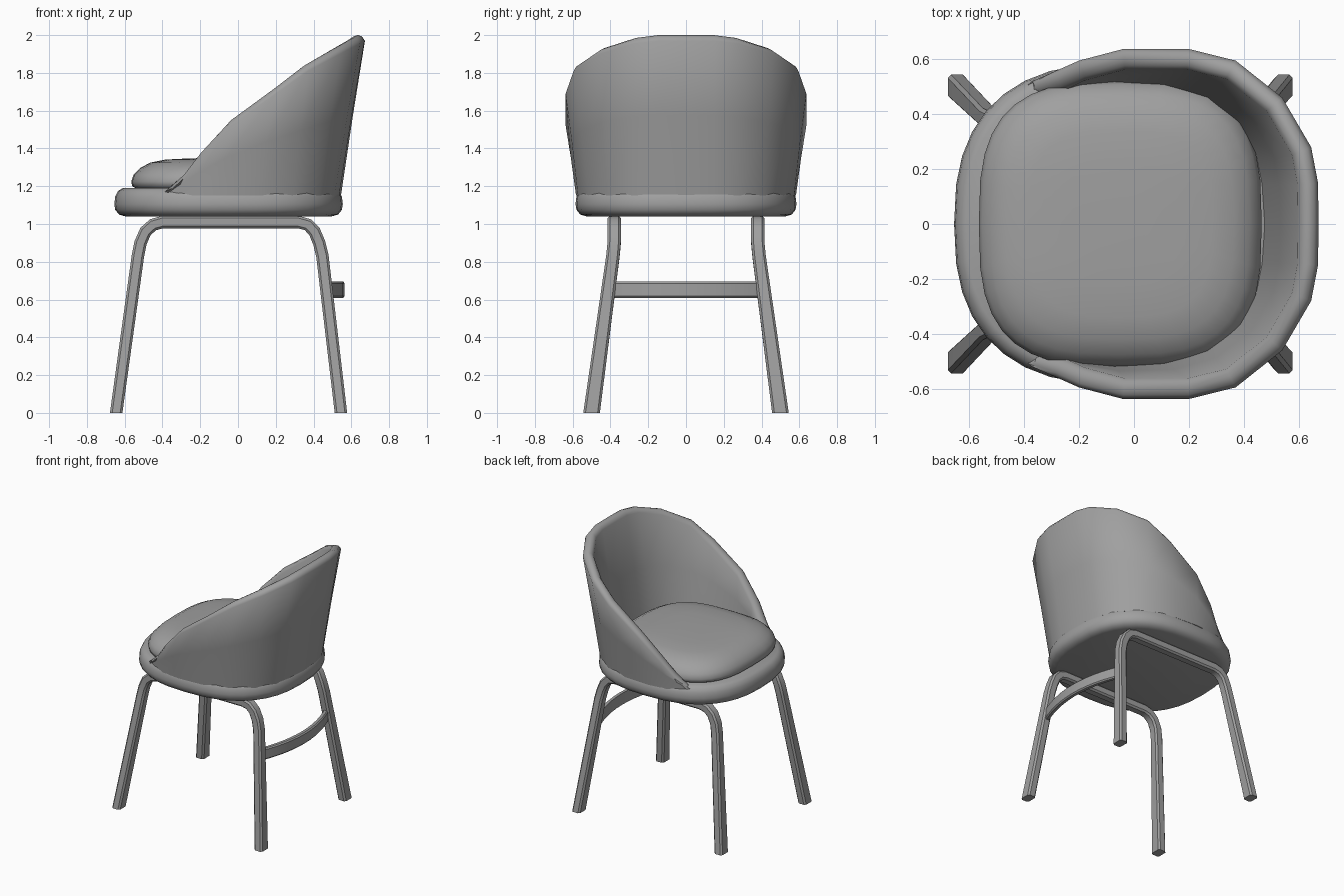
import bpy, bmesh, math
from mathutils import Vector

cube = bpy.data.objects.get("Cube")
if cube:
    bpy.data.objects.remove(cube, do_unlink=True)

grey = bpy.data.materials.new("plain grey")
grey.use_nodes = True
COLOUR = (0.35, 0.35, 0.35, 1)
grey.diffuse_color = COLOUR
for node in grey.node_tree.nodes:
    if node.type == 'BSDF_PRINCIPLED':
        node.inputs["Base Color"].default_value = COLOUR


def loft(name, sections, angle):
    """Skin a row of closed cross-sections and cap both ends."""
    bm = bmesh.new()
    rows = [[bm.verts.new(p) for p in s] for s in sections]
    for a, b in zip(rows, rows[1:]):
        for i in range(len(a)):
            j = (i + 1) % len(a)
            bm.faces.new((a[i], a[j], b[j], b[i]))
    bm.faces.new(rows[0])
    bm.faces.new(rows[-1])
    bmesh.ops.recalc_face_normals(bm, faces=bm.faces)
    mesh = bpy.data.meshes.new(name)
    bm.to_mesh(mesh)
    bm.free()
    mesh.shade_smooth()
    mesh.set_sharp_from_angle(angle=math.radians(angle))
    mesh.materials.append(grey)
    obj = bpy.data.objects.new(name, mesh)
    bpy.context.collection.objects.link(obj)
    return obj


def outline(cx, a, b, power, inset, z, count=36):
    """Rounded-square ring, pulled inward by inset."""
    ring = []
    for i in range(count):
        t = math.tau * i / count
        c, s = math.cos(t), math.sin(t)
        x = math.copysign(abs(c) ** (2 / power), c)
        y = math.copysign(abs(s) ** (2 / power), s)
        ring.append((cx + (a - inset) * x, (b - inset) * y, z))
    return ring


def sweep(name, path, ends, width, depth, chamfer):
    """Sweep a chamfered bar; its sides lie along each joint's bisector."""
    sections = []
    for i, p in enumerate(path):
        if i == 0:
            side = ends[0]
        elif i == len(path) - 1:
            side = ends[1]
        else:
            d = (p - path[i - 1]).normalized() + (path[i + 1] - p).normalized()
            side = Vector((d.z, 0, -d.x)).normalized()
        w = width(p)
        corners = [(depth, w - chamfer), (depth - chamfer, w)]
        corners += [(-u, v) for u, v in reversed(corners)]
        corners += [(-u, -v) for u, v in corners]
        sections.append([p + side * u + Vector((0, v, 0)) for u, v in corners])
    return loft(name, sections, 30)


# Padded seat base
base = [(0.06, 1.04), (0.025, 1.05), (0.005, 1.075), (0, 1.105),
        (0.005, 1.145), (0.02, 1.175), (0.045, 1.19)]
loft("seat_base", [outline(-0.05, 0.605, 0.585, 2.5, i, z) for i, z in base], 50)

# Domed loose cushion
dome = [(0.03, 1.185), (0.005, 1.2), (0, 1.225), (0.012, 1.26), (0.045, 1.295),
        (0.1, 1.325), (0.18, 1.341), (0.3, 1.347), (0.42, 1.35)]
loft("seat_cushion", [outline(-0.05, 0.515, 0.52, 3, i, z) for i, z in dome], 50)

# Wraparound backrest: foot (x, y) and rim (x, y, z) from back centre to arm tip
stations = [
    (0.545, 0, 0.672, 0, 2.0), (0.535, 0.15, 0.67, 0.15, 2.0),
    (0.51, 0.27, 0.645, 0.28, 1.985), (0.43, 0.41, 0.54, 0.46, 1.93),
    (0.29, 0.515, 0.37, 0.595, 1.84), (0.1, 0.572, 0.2, 0.637, 1.72),
    (-0.09, 0.582, -0.04, 0.637, 1.55), (-0.23, 0.565, -0.2, 0.595, 1.385),
    (-0.32, 0.535, -0.29, 0.555, 1.27), (-0.4, 0.495, -0.37, 0.52, 1.195),
]
half = [(Vector((a, b, 1.15)), Vector((c, d, e))) for a, b, c, d, e in stations]
flip = Vector((1, -1, 1))
whole = [(f * flip, r * flip) for f, r in reversed(half[1:])] + half
sections = []
for i, (foot, rim) in enumerate(whole):
    before, after = whole[max(i - 1, 0)][1], whole[min(i + 1, len(whole) - 1)][1]
    along = after - before
    inward = Vector((-along.y, along.x, 0)).normalized()
    thick = 0.05 if i in (0, len(whole) - 1) else 0.075
    drop = Vector((0, 0, 0.03))
    sections.append([
        foot, foot.lerp(rim, 0.5), rim - drop,
        rim - drop * 0.25 + inward * thick * 0.2,
        rim + inward * thick * 0.5,
        rim - drop * 0.25 + inward * thick * 0.8,
        rim - drop + inward * thick,
        foot.lerp(rim, 0.5) + inward * thick, foot + inward * thick])
loft("backrest_shell", sections, 60)

# Side frames: front leg, top rail and rear leg in one bent bar
profile = [(-0.645, 0), (-0.53, 0.83), (-0.516, 0.9), (-0.49, 0.96), (-0.45, 0.996),
           (-0.4, 1.01), (0.32, 1.01), (0.37, 0.996), (0.405, 0.96),
           (0.43, 0.9), (0.447, 0.83), (0.545, 0)]
for name, sign in (("left_leg_frame", 1), ("right_leg_frame", -1)):
    path = [Vector((x, sign * (0.38 + 0.12 * max(0, 1 - z / 0.88)), z))
            for x, z in profile]
    sweep(name, path, (Vector((1, 0, 0)), Vector((-1, 0, 0))),
          lambda p: 0.044 - 0.009 * min(1, p.z / 0.88), 0.033, 0.012)

# Bowed brace between the rear legs
sections = []
for i in range(13):
    y = -0.41 + 0.82 * i / 12
    x = 0.55 - 0.09 * (y / 0.41) ** 2
    sections.append([(x + u, y, 0.652 + v) for u, v in (
        (0.015, 0.034), (0.007, 0.043), (-0.015, 0.043),
        (-0.015, -0.043), (0.007, -0.043), (0.015, -0.034))])
loft("rear_brace", sections, 30)
